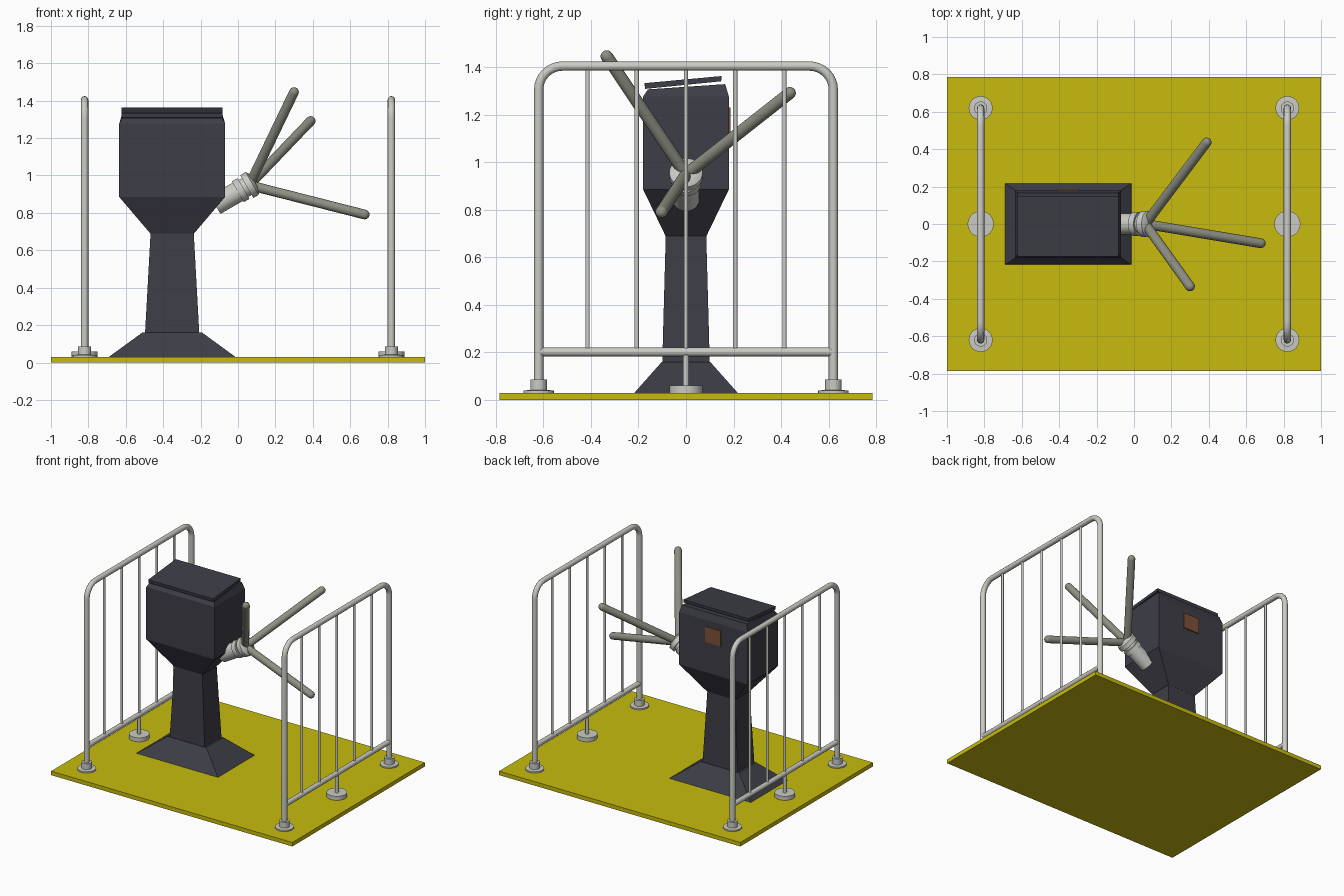
import bpy, bmesh, math
from mathutils import Vector, Matrix

if "Cube" in bpy.data.objects:
    bpy.data.objects.remove(bpy.data.objects["Cube"])


def material(name, rgb):
    m = bpy.data.materials.new(name)
    m.diffuse_color = (*rgb, 1)
    m.use_nodes = True
    m.node_tree.nodes["Principled BSDF"].inputs["Base Color"].default_value = m.diffuse_color
    return m


YELLOW = material("yellow floor", (0.58, 0.50, 0.004))
DARK = material("dark slate", (0.047, 0.047, 0.063))
STEEL = material("light steel", (0.60, 0.60, 0.56))
ARM = material("grey green steel", (0.27, 0.28, 0.23))
BROWN = material("brown panel", (0.21, 0.08, 0.035))


def finish(name, bm, mat, smooth=False):
    bmesh.ops.recalc_face_normals(bm, faces=bm.faces)
    me = bpy.data.meshes.new(name)
    bm.to_mesh(me)
    bm.free()
    me.materials.append(mat)
    ob = bpy.data.objects.new(name, me)
    bpy.context.collection.objects.link(ob)
    if smooth:
        bpy.ops.object.select_all(action='DESELECT')
        ob.select_set(True)
        bpy.context.view_layer.objects.active = ob
        bpy.ops.object.shade_smooth_by_angle(angle=math.radians(40))
    return ob


def loft(name, rings, mat):
    """Stacked rectangles (x0, x1, y0, y1, z_front, z_back) joined into a solid."""
    bm = bmesh.new()
    loops = []
    for x0, x1, y0, y1, zf, zb in rings:
        loops.append([bm.verts.new(c) for c in
                      ((x0, y0, zf), (x1, y0, zf), (x1, y1, zb), (x0, y1, zb))])
    for a, b in zip(loops, loops[1:]):
        for i in range(4):
            j = (i + 1) % 4
            bm.faces.new((a[i], a[j], b[j], b[i]))
    bm.faces.new(loops[0][::-1])
    bm.faces.new(loops[-1])
    return finish(name, bm, mat)


def lathe(name, profile, mat, origin, axis=(0, 0, 1), sides=24):
    """Solid of revolution from (radius, distance along axis) points."""
    bm = bmesh.new()
    loops = []
    for r, t in profile:
        loops.append([bm.verts.new((r * math.cos(i * math.tau / sides),
                                    r * math.sin(i * math.tau / sides), t))
                      for i in range(sides)])
    for a, b in zip(loops, loops[1:]):
        for i in range(sides):
            j = (i + 1) % sides
            bm.faces.new((a[i], a[j], b[j], b[i]))
    bm.faces.new(loops[0][::-1])
    bm.faces.new(loops[-1])
    rot = Vector(axis).to_track_quat('Z', 'Y').to_matrix().to_4x4()
    bm.transform(Matrix.Translation(origin) @ rot)
    return finish(name, bm, mat, True)


def tube(name, points, radius, mat):
    """Bent pipe along a path."""
    cu = bpy.data.curves.new(name, 'CURVE')
    cu.dimensions = '3D'
    cu.bevel_depth = radius
    cu.bevel_resolution = 4
    cu.use_fill_caps = True
    sp = cu.splines.new('POLY')
    sp.points.add(len(points) - 1)
    for p, co in zip(sp.points, points):
        p.co = (*co, 1)
    ob = bpy.data.objects.new(name, cu)
    bpy.context.collection.objects.link(ob)
    bpy.ops.object.select_all(action='DESELECT')
    ob.select_set(True)
    bpy.context.view_layer.objects.active = ob
    bpy.ops.object.convert(target='MESH')
    ob = bpy.context.object
    ob.data.materials.clear()
    ob.data.materials.append(mat)
    bpy.ops.object.shade_smooth_by_angle(angle=math.radians(40))


# Floor plate
loft("floor_plate", [(-1, 1, -.785, .785, z, z) for z in (0, .03)], YELLOW)


# Pedestal: foot, column, flared head with a sloping top
def ring(hx, hy, z):
    return (-.352 - hx, -.352 + hx, -hy, hy, z, z)


loft("pedestal_foot", [ring(.345, .222, .025), ring(.16, .102, .16)], DARK)
loft("pedestal_column", [ring(.145, .10, .155), ring(.115, .085, .70)], DARK)
loft("pedestal_head", [ring(.117, .086, .69), ring(.283, .18, .885), ring(.283, .18, 1.277),
                       (-.62, -.084, -.16, .165, 1.307, 1.329)], DARK)
loft("head_lid", [(-.622, -.084, -.172, .148, 1.309, 1.341),
                  (-.622, -.084, -.175, .15, 1.333, 1.363)], DARK)
loft("reader_panel", [(-.418, -.288, .175, .187, z, z) for z in (1.115, 1.23)], BROWN)

# Tilted rotor hub with collars
hub = Vector((.06, 0, .948))
axis = Vector((math.cos(math.radians(30)), 0, math.sin(math.radians(30))))
lathe("rotor_hub", [(.056, -.21), (.056, -.07), (.064, -.07), (.064, -.035), (.052, -.035),
                    (.052, -.015), (.07, -.015), (.07, .018), (.045, .035)],
      STEEL, hub, axis, 32)

# Three arms spaced evenly around the hub axis
first = Vector((.63, -.105, -.16)).normalized()
R = .026
arm_profile = [(R, 0), (R, .645)]
arm_profile += [(R * math.cos(a), .645 + R * math.sin(a))
                for a in (math.radians(d) for d in (20, 40, 60, 75, 86))]
for i in range(3):
    d = Matrix.Rotation(i * math.tau / 3, 3, axis) @ first
    lathe(f"rotor_arm_{i + 1}", arm_profile, ARM, hub, d)

# Guard rails on both sides
Y, TOP, BEND = .62, 1.405, .10
for side, x in (("left", -.82), ("right", .82)):
    path = [(x, -Y, .03)]
    for cy, start in ((-Y + BEND, 180), (Y - BEND, 90)):
        for k in range(9):
            a = math.radians(start - k * 90 / 8)
            path.append((x, cy + BEND * math.cos(a), TOP - BEND + BEND * math.sin(a)))
    path.append((x, Y, .03))
    tube(f"{side}_rail_frame", path, .0195, STEEL)
    tube(f"{side}_rail_lower_bar", [(x, -Y, .202), (x, Y, .202)], .0185, STEEL)
    for i in range(-2, 3):
        tube(f"{side}_rail_bar_{i + 3}", [(x, i * .207, .202), (x, i * .207, TOP)], .009, STEEL)
    tube(f"{side}_rail_middle_leg", [(x, 0, .03), (x, 0, .202)], .013, STEEL)
    lathe(f"{side}_rail_middle_foot", [(.07, .028), (.07, .06)], STEEL, (x, 0, 0))
    for end, y in (("front", -Y), ("back", Y)):
        lathe(f"{side}_rail_{end}_foot",
              [(.064, .028), (.064, .04), (.035, .042), (.035, .086)], STEEL, (x, y, 0))
